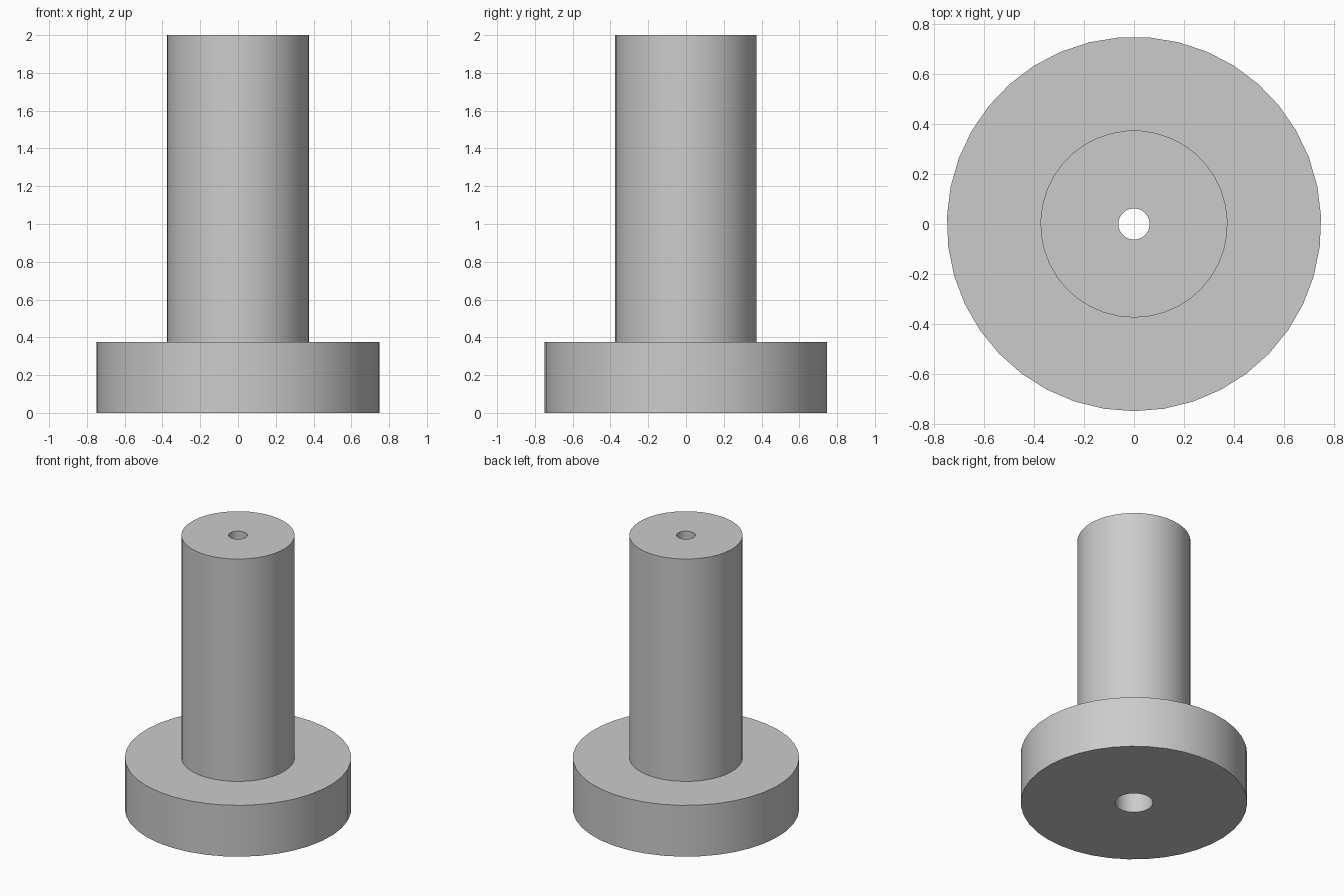
import bpy
import math

default_cube = bpy.data.objects.get("Cube")
if default_cube:
    bpy.data.objects.remove(default_cube, do_unlink=True)

SIDES = 39

# Plain grey material
grey = bpy.data.materials.new("plain grey")
grey.use_nodes = True
colour = (0.6, 0.6, 0.6, 1.0)
grey.diffuse_color = colour
grey.node_tree.nodes["Principled BSDF"].inputs["Base Color"].default_value = colour


def lathe(name, profile):
    """Revolve a closed (radius, height) profile around the z axis."""
    verts, faces = [], []
    n = len(profile)
    for i in range(SIDES):
        angle = -math.pi / 2 + 2 * math.pi * i / SIDES
        verts += [(r * math.cos(angle), r * math.sin(angle), z) for r, z in profile]
        a, b = i * n, (i + 1) % SIDES * n
        for j in range(n):
            k = (j + 1) % n
            faces.append((a + j, b + j, b + k, a + k))
    mesh = bpy.data.meshes.new(name)
    mesh.from_pydata(verts, [], faces)
    mesh.materials.append(grey)
    obj = bpy.data.objects.new(name, mesh)
    bpy.context.collection.objects.link(obj)
    bpy.ops.object.select_all(action="DESELECT")
    obj.select_set(True)
    bpy.context.view_layer.objects.active = obj
    bpy.ops.object.shade_smooth_by_angle(angle=math.radians(30))
    return obj


# Flanged post: wide base, tall shaft, narrow through hole with a wider bore below
BASE_R, SHAFT_R, BORE_R, HOLE_R = 0.75, 0.375, 0.125, 0.0625
BASE_H, HEIGHT, BORE_DEPTH = 0.375, 2.0, 0.375
lathe("flanged_post", [
    (BORE_R, 0), (BASE_R, 0), (BASE_R, BASE_H),
    (SHAFT_R, BASE_H), (SHAFT_R, HEIGHT),
    (HOLE_R, HEIGHT), (HOLE_R, BORE_DEPTH), (BORE_R, BORE_DEPTH),
])
